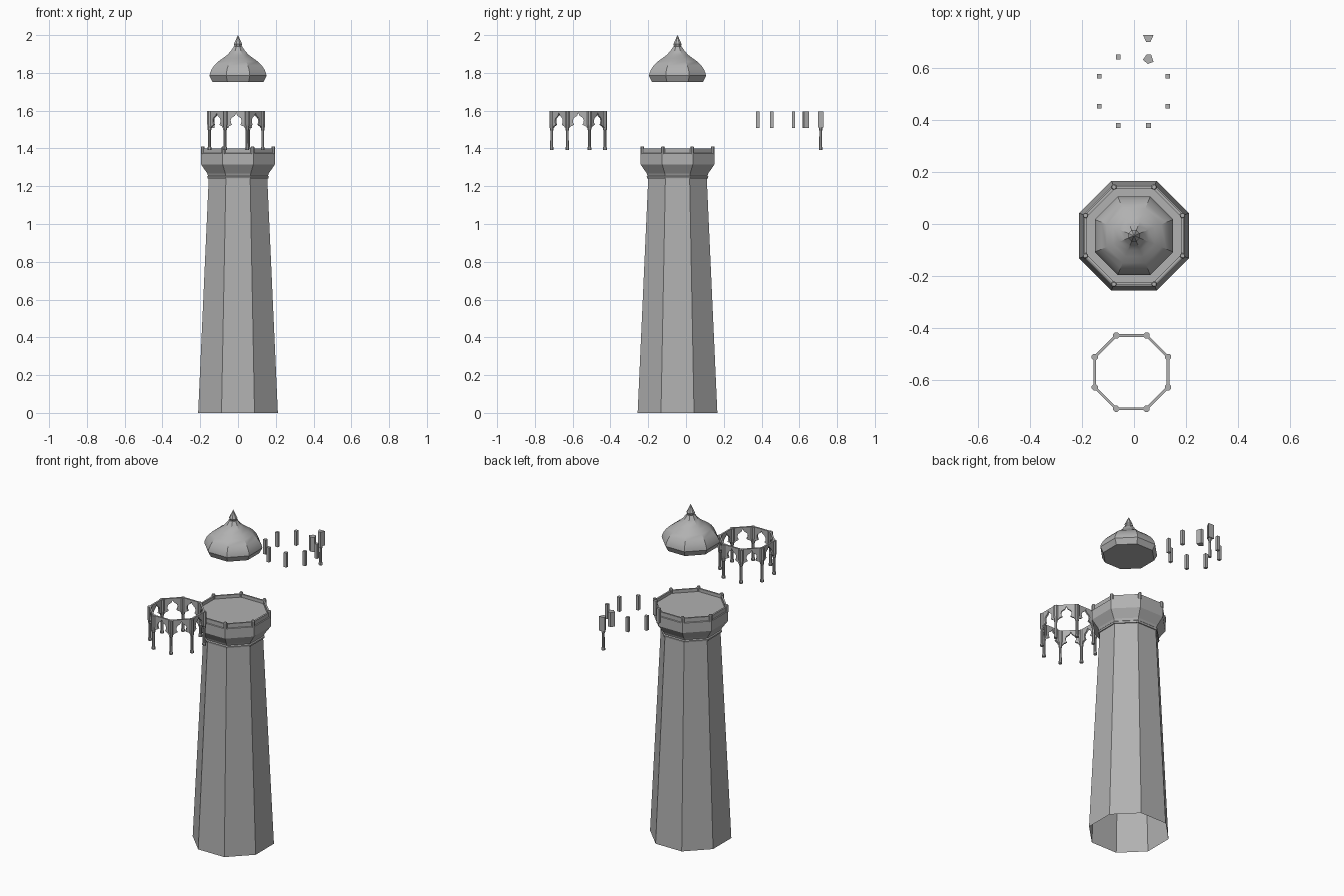
import bpy, bmesh
from math import cos, sin, tan, pi, radians
from mathutils import Matrix, Vector

if "Cube" in bpy.data.objects:
    bpy.data.objects.remove(bpy.data.objects["Cube"])

K = 1 / cos(pi / 8)  # apothem to corner radius

# dark grey stone
STONE = bpy.data.materials.new("stone")
STONE.diffuse_color = (.44, .44, .44, 1)
STONE.use_nodes = True
STONE.node_tree.nodes["Principled BSDF"].inputs["Base Color"].default_value = STONE.diffuse_color


def finish(bm, name, smooth=False):
    bmesh.ops.recalc_face_normals(bm, faces=bm.faces)
    me = bpy.data.meshes.new(name)
    bm.to_mesh(me)
    bm.free()
    me.materials.append(STONE)
    ob = bpy.data.objects.new(name, me)
    bpy.context.collection.objects.link(ob)
    if smooth:
        bpy.context.view_layer.objects.active = ob
        ob.select_set(True)
        bpy.ops.object.shade_smooth_by_angle(angle=radians(30))
        ob.select_set(False)
    return ob


def lathe(bm, prof, cx, cy, n=8, bottom=True, top=True, k=1.0):
    """Stack n-sided rings given as (radius, z)."""
    rings = [[bm.verts.new((cx + r * k * cos(2 * pi * (i + .5) / n),
                            cy + r * k * sin(2 * pi * (i + .5) / n), z))
              for i in range(n)] for r, z in prof]
    for a, b in zip(rings, rings[1:]):
        for i in range(n):
            j = (i + 1) % n
            bm.faces.new((a[i], a[j], b[j], b[i]))
    if bottom:
        bm.faces.new(rings[0][::-1])
    if top:
        bm.faces.new(rings[-1])


def prism(bm, pts, z0, z1):
    a = [bm.verts.new((x, y, z0)) for x, y in pts]
    b = [bm.verts.new((x, y, z1)) for x, y in pts]
    n = len(pts)
    bm.faces.new(a[::-1])
    bm.faces.new(b)
    for i in range(n):
        j = (i + 1) % n
        bm.faces.new((a[i], a[j], b[j], b[i]))


def corners(cx, cy, apothem):
    return [(cx + apothem * K * cos(pi / 8 + i * pi / 4),
             cy + apothem * K * sin(pi / 8 + i * pi / 4)) for i in range(8)]


TX, TY = 0.0, -0.045

# tapered shaft, open underneath
bm = bmesh.new()
lathe(bm, [(.211, 0), (.155, 1.24)], TX, TY, bottom=False, top=False, k=K)
finish(bm, "tower_shaft")

# flared gallery with thin parapet and sunken floor
bm = bmesh.new()
lathe(bm, [(.155, 1.24), (.161, 1.24), (.163, 1.25), (.158, 1.255), (.163, 1.268),
           (.195, 1.315), (.195, 1.374), (.19, 1.376), (.19, 1.401),
           (.18, 1.401), (.18, 1.382)],
      TX, TY, bottom=False, k=K)
finish(bm, "gallery")

# parapet corner posts
bm = bmesh.new()
for x, y in corners(TX, TY, .187):
    lathe(bm, [(.011, 1.37), (.011, 1.405), (.008, 1.411)], x, y)
finish(bm, "parapet_posts")

# ogee dome and its finial
bm = bmesh.new()
lathe(bm, [(.135, 1.752), (.151, 1.785), (.148, 1.8), (.139, 1.82), (.125, 1.84),
           (.105, 1.86), (.08, 1.878), (.056, 1.896), (.037, 1.917), (.022, 1.94)],
      TX, TY, k=K)
finish(bm, "dome", True)
bm = bmesh.new()
lathe(bm, [(.016, 1.935), (.022, 1.952), (.016, 1.965), (.001, 2.0)], TX, TY, k=K)
finish(bm, "finial")

# column profile shared by the lantern and the loose sample
COLUMN = [(.011, 1.393), (.011, 1.405), (.0085, 1.409), (.008, 1.494), (.011, 1.5), (.011, 1.512)]

# lantern: columns and corner blocks
LX, LY, LA = -.01, -.57, .141
bm = bmesh.new()
for x, y in corners(LX, LY, LA):
    lathe(bm, COLUMN, x, y)
finish(bm, "lantern_columns")
bm = bmesh.new()
for x, y in corners(LX, LY, LA):
    lathe(bm, [(.011, 1.505), (.013, 1.53), (.013, 1.597)], x, y)
finish(bm, "lantern_corners")

# lantern: cusped arch panels on the eight sides
half = [(.047, 1.508), (.04, 1.517), (.03, 1.521), (.022, 1.526), (.027, 1.535),
        (.029, 1.548), (.025, 1.56), (.016, 1.567), (.007, 1.573)]
w = LA * tan(pi / 8)
outline = [(w, 1.508)] + half + [(0, 1.588)]
outline += [(-x, z) for x, z in half[::-1]] + [(-w, 1.508), (-w, 1.599), (w, 1.599)]
bm = bmesh.new()
for i in range(8):
    m = Matrix.Translation((LX, LY, 0)) @ Matrix.Rotation(i * pi / 4, 4, 'Z')
    f = [bm.verts.new(m @ Vector((x, -LA - .005, z))) for x, z in outline]
    b = [bm.verts.new(m @ Vector((x, -LA + .005, z))) for x, z in outline]
    bm.faces.new(f)
    bm.faces.new(b[::-1])
    for p in range(len(f)):
        q = (p + 1) % len(f)
        bm.faces.new((f[p], b[p], b[q], f[q]))
finish(bm, "lantern_arches")

# ring of loose posts (the back right one is the larger block)
bm = bmesh.new()
for sx, sy in [(.058, .132), (.132, .058)]:
    for a in (-1, 1):
        for b in (-1, 1):
            x, y = -.002 + a * sx, .511 + b * sy
            if a == 1 and b == 1 and sy > sx:
                continue
            h = .009
            prism(bm, [(x - h, y - h), (x + h, y - h), (x + h, y + h), (x - h, y + h)], 1.508, 1.596)
finish(bm, "loose_posts")
bm = bmesh.new()
prism(bm, [(.034, .632), (.053, .616), (.075, .624), (.066, .652), (.048, .652)], 1.508, 1.596)
finish(bm, "loose_block")

# loose column with wedge-shaped head
bm = bmesh.new()
prism(bm, [(.047, .7), (.063, .7), (.075, .727), (.035, .727)], 1.51, 1.596)
lathe(bm, COLUMN, .055, .713)
finish(bm, "loose_column")
